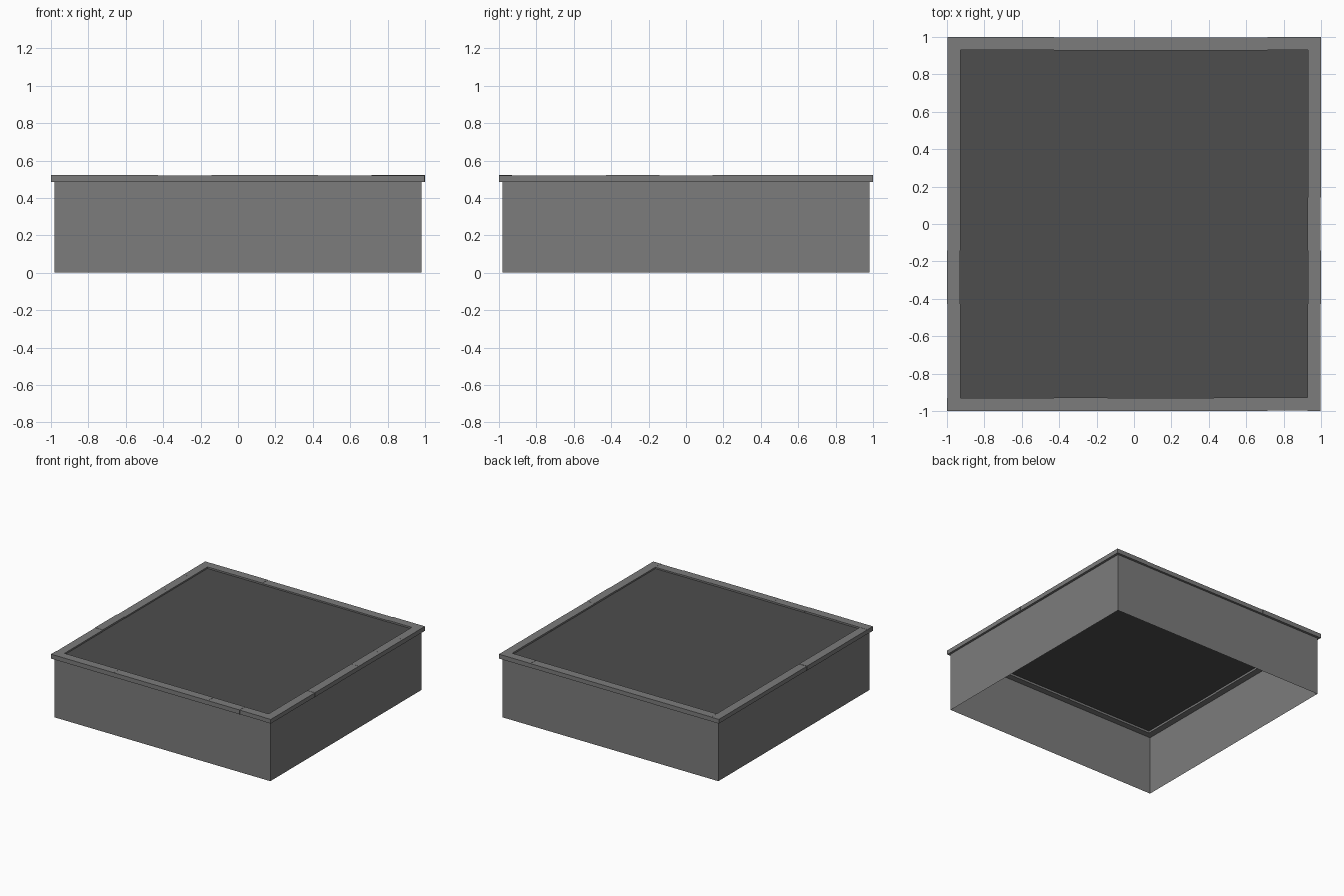
import bpy, bmesh, math, random
from mathutils import Matrix, Vector

random.seed(4)
cube = bpy.data.objects.get("Cube")
if cube:
    bpy.data.objects.remove(cube)

HALF, INNER, WALL = 1.0, 0.93, 0.98
RIM_LOW, RIM_TOP, BED = 0.485, 0.522, 0.508


def material(name, value):
    mat = bpy.data.materials.new(name)
    mat.use_nodes = True
    colour = (value, value, value, 1)
    mat.diffuse_color = colour
    mat.node_tree.nodes["Principled BSDF"].inputs["Base Color"].default_value = colour
    return mat


def finish(name, bm, mat):
    mesh = bpy.data.meshes.new(name)
    bm.to_mesh(mesh)
    bm.free()
    mesh.materials.append(mat)
    obj = bpy.data.objects.new(name, mesh)
    bpy.context.collection.objects.link(obj)
    return obj


def add_box(bm, low, high, turn):
    low, high = Vector(low), Vector(high)
    place = Matrix.Translation((low + high) / 2) @ Matrix.Diagonal((*(high - low), 1))
    bmesh.ops.create_cube(bm, size=1, matrix=turn @ place)


grey = material("stone grey", 0.2)
dark = material("dark fill", 0.075)

# Thin side walls, open underneath
bm = bmesh.new()
add_box(bm, (-WALL, -WALL, 0), (WALL, WALL, RIM_LOW), Matrix())
bm.normal_update()
caps = [f for f in bm.faces if abs(f.normal.z) > 0.5]
bmesh.ops.delete(bm, geom=caps, context="FACES_ONLY")
finish("side_walls", bm, grey)

# Rim of slightly uneven slabs, running pinwheel fashion round the four sides
bm = bmesh.new()
step = 2 * HALF / 7
for side in range(4):
    turn = Matrix.Rotation(math.pi / 2 * side, 4, "Z")
    for i in range(7):
        start = -HALF + i * step
        end = min(start + step, INNER)
        shift = random.uniform(0, 0.003)
        add_box(bm, (start, -HALF + shift, RIM_LOW),
                (end, -INNER + shift, RIM_TOP - shift), turn)
finish("rim_slabs", bm, grey)

# Flat fill recessed just below the rim
bm = bmesh.new()
add_box(bm, (-INNER - 0.01, -INNER - 0.01, BED - 0.006),
        (INNER + 0.01, INNER + 0.01, BED), Matrix())
finish("bed_fill", bm, dark)
